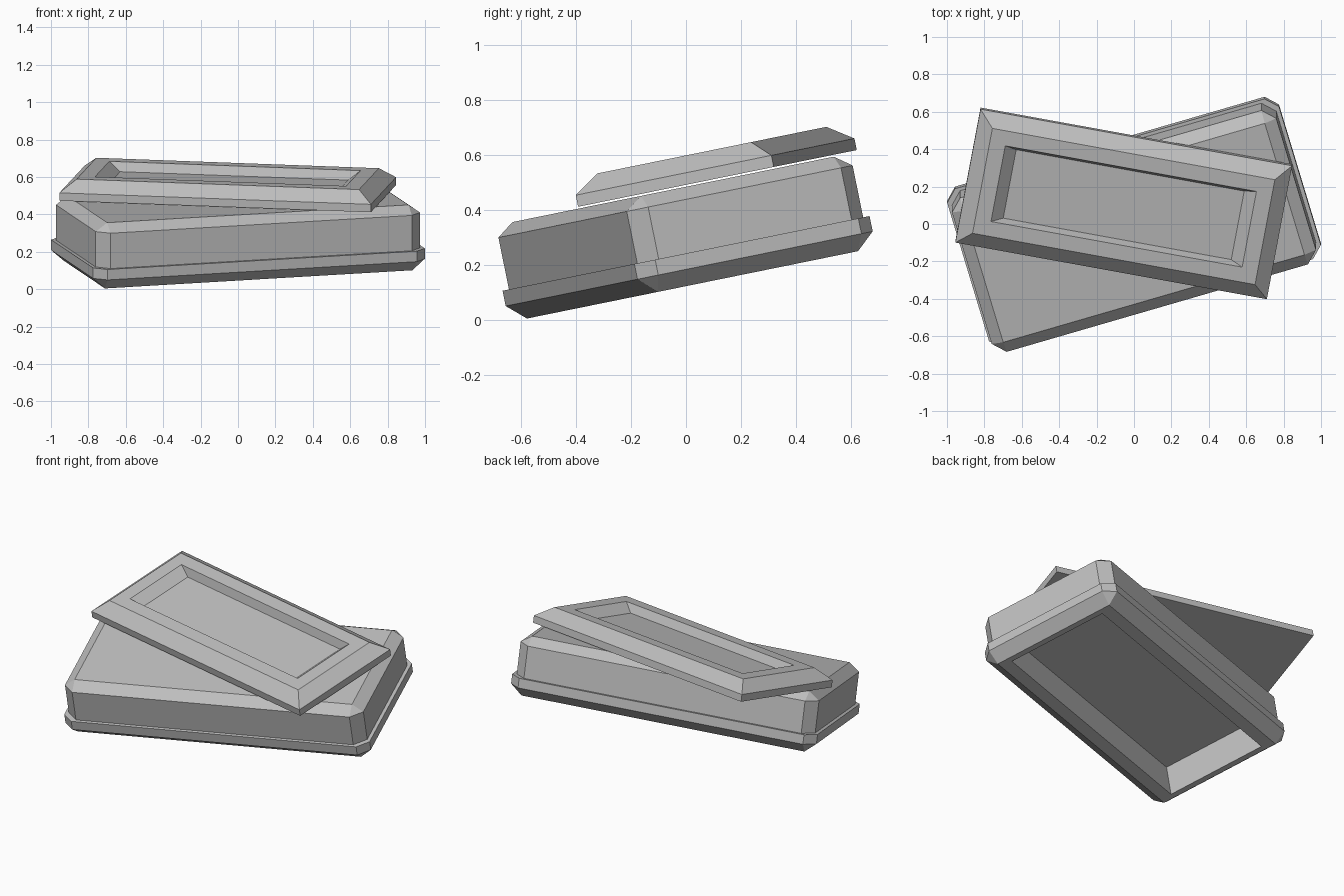
import bpy, bmesh
from math import radians
from mathutils import Matrix

old = bpy.data.objects.get("Cube")
if old:
    bpy.data.objects.remove(old, do_unlink=True)

stone = bpy.data.materials.new("grey_stone")
stone.use_nodes = True
grey = (0.52, 0.52, 0.52, 1)
stone.diffuse_color = grey
stone.node_tree.nodes["Principled BSDF"].inputs["Base Color"].default_value = grey

TILT = Matrix.Rotation(radians(11.5), 4, 'X')


def outline(length, width, cut):
    """Half-length, half-width rectangle with its corners cut off."""
    quarter = [(length, width - cut), (length - cut, width)]
    pts = []
    for sx, sy in ((1, 1), (-1, 1), (-1, -1), (1, -1)):
        corner = [(x * sx, y * sy) for x, y in quarter]
        pts += corner if sx * sy > 0 else corner[::-1]
    return pts


def loft(name, levels, centre, turn):
    """Stack of outlines (length, width, cut, height), closed at both ends."""
    bm = bmesh.new()
    rings = [[bm.verts.new((x, y, h)) for x, y in outline(l, w, c)]
             for l, w, c, h in levels]
    for low, high in zip(rings, rings[1:]):
        for i in range(8):
            j = (i + 1) % 8
            bm.faces.new((low[i], low[j], high[j], high[i]))
    bm.faces.new(rings[0][::-1])
    bm.faces.new(rings[-1])
    # uncut corners collapse to single points
    bmesh.ops.remove_doubles(bm, verts=bm.verts[:], dist=0.0005)
    bmesh.ops.recalc_face_normals(bm, faces=bm.faces[:])
    mesh = bpy.data.meshes.new(name)
    bm.to_mesh(mesh)
    bm.free()
    mesh.materials.append(stone)
    obj = bpy.data.objects.new(name, mesh)
    bpy.context.collection.objects.link(obj)
    obj.matrix_world = (TILT @ Matrix.Translation(centre)
                        @ Matrix.Rotation(radians(turn), 4, 'Z'))
    return obj


# Chest: hollow underside, bevelled foot rim, ledge, body and bevelled top
loft("chest", [
    (0.82, 0.315, 0, 0.32),
    (0.82, 0.315, 0, 0.12),
    (0.857, 0.388, 0, 0.12),
    (0.925, 0.456, 0.062, 0.18),
    (0.925, 0.456, 0.062, 0.237),
    (0.904, 0.438, 0.064, 0.237),
    (0.904, 0.438, 0.064, 0.43),
    (0.84, 0.374, 0, 0.475),
], (0, 0.0485, 0), 16.5)

# Lid: flat slab with sloped border and a sunken panel
loft("lid", [
    (0.847, 0.37, 0, 0.482),
    (0.847, 0.37, 0, 0.525),
    (0.768, 0.291, 0, 0.587),
    (0.683, 0.21, 0, 0.587),
    (0.62, 0.19, 0, 0.537),
], (-0.055, 0.215, 0), -10.5)
